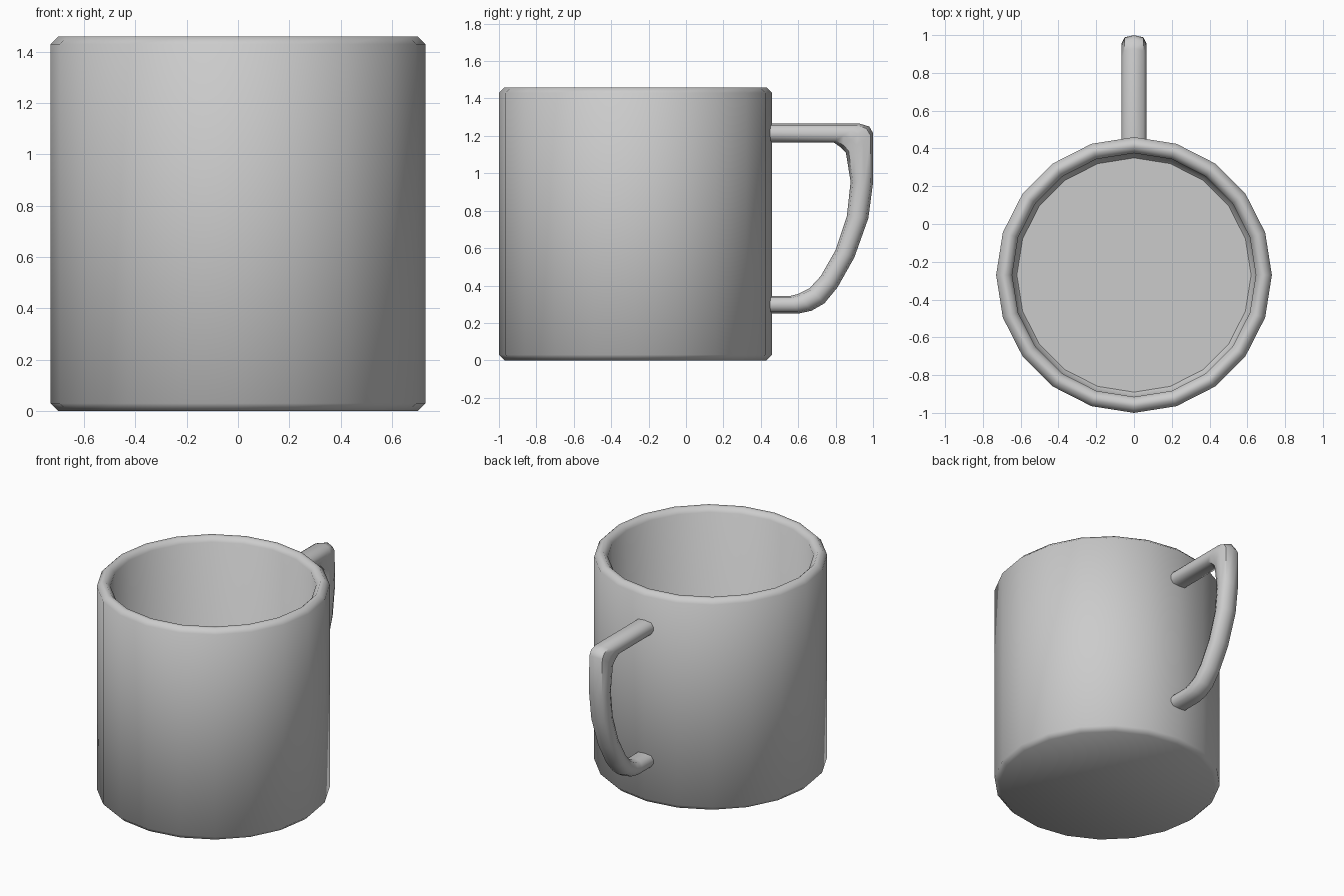
import bpy, bmesh, math
from mathutils import Vector

if "Cube" in bpy.data.objects:
    bpy.data.objects.remove(bpy.data.objects["Cube"])


def loft(name, rings, cap_end=True):
    """Skin a list of equal-sized closed rings and cap the ends."""
    bm = bmesh.new()
    loops = [[bm.verts.new(p) for p in ring] for ring in rings]
    n = len(loops[0])
    for a, b in zip(loops, loops[1:]):
        for i in range(n):
            j = (i + 1) % n
            bm.faces.new((a[i], a[j], b[j], b[i]))
    bm.faces.new(loops[0][::-1])
    bm.faces.new(loops[-1])
    bmesh.ops.recalc_face_normals(bm, faces=bm.faces)
    mesh = bpy.data.meshes.new(name)
    bm.to_mesh(mesh)
    bm.free()
    obj = bpy.data.objects.new(name, mesh)
    bpy.context.collection.objects.link(obj)
    bpy.ops.object.select_all(action='DESELECT')
    obj.select_set(True)
    bpy.context.view_layer.objects.active = obj
    bpy.ops.object.shade_smooth_by_angle(angle=math.radians(50))
    return obj


# Cup: 20-sided wall, rounded rim, hollow inside with a floor
SIDES, CY = 20, -0.27
profile = [(0.70, 0), (0.73, 0.03), (0.73, 1.43), (0.70, 1.46),
           (0.675, 1.46), (0.645, 1.43), (0.645, 0.11), (0.62, 0.08)]
loft("cup_body", [
    [(r * math.cos(math.tau * i / SIDES), CY + r * math.sin(math.tau * i / SIDES), z)
     for i in range(SIDES)] for r, z in profile])

# Handle: outer and inner edge points (y, z) at each section
sections = [
    ((0.40, 1.265), (0.40, 1.165)),
    ((0.93, 1.265), (0.79, 1.165)),
    ((0.98, 1.25), (0.825, 1.14)),
    ((1.00, 1.215), (0.855, 1.11)),
    ((1.00, 0.95), (0.88, 0.955)),
    ((0.975, 0.76), (0.86, 0.77)),
    ((0.90, 0.55), (0.80, 0.59)),
    ((0.81, 0.39), (0.72, 0.45)),
    ((0.74, 0.305), (0.66, 0.385)),
    ((0.67, 0.265), (0.60, 0.355)),
    ((0.60, 0.25), (0.56, 0.345)),
    ((0.40, 0.25), (0.40, 0.345)),
]
HALF_WIDTH = 0.066
section = [(0, 1), (0.75, 0.8), (1, 0.25), (1, -0.25),
           (0.75, -0.8), (0, -1), (-0.75, -0.8), (-1, -0.25),
           (-1, 0.25), (-0.75, 0.8)]
rings = []
for outer, inner in sections:
    o, i = Vector((0, *outer)), Vector((0, *inner))
    mid, half = (o + i) / 2, (o - i) / 2
    rings.append([mid + half * v + Vector((u * HALF_WIDTH, 0, 0)) for u, v in section])
loft("handle", rings)
